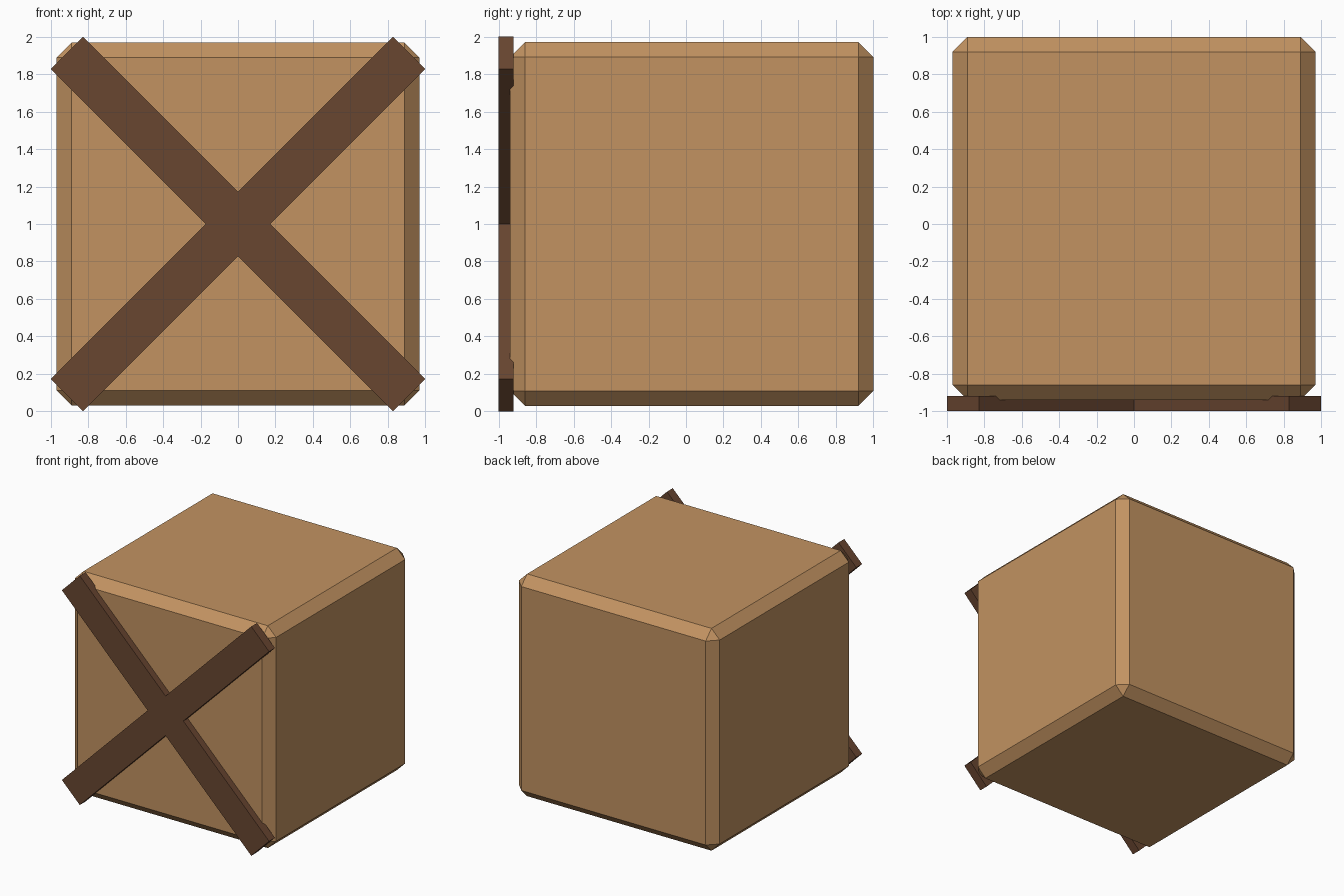
import bpy
import bmesh
from math import pi
from mathutils import Matrix, Vector

cube = bpy.data.objects.get("Cube")
if cube:
    bpy.data.objects.remove(cube, do_unlink=True)


def make_material(name, rgb):
    mat = bpy.data.materials.new(name)
    mat.use_nodes = True
    colour = (*rgb, 1)
    mat.diffuse_color = colour
    mat.node_tree.nodes["Principled BSDF"].inputs["Base Color"].default_value = colour
    return mat


def make_object(name, bm, mat):
    bmesh.ops.recalc_face_normals(bm, faces=bm.faces[:])
    mesh = bpy.data.meshes.new(name)
    bm.to_mesh(mesh)
    bm.free()
    mesh.materials.append(mat)
    obj = bpy.data.objects.new(name, mesh)
    bpy.context.scene.collection.objects.link(obj)
    return obj


light_wood = make_material("light wood", (0.54, 0.29, 0.12))
dark_wood = make_material("dark wood", (0.14, 0.061, 0.03))

# Crate body: a cube with flat chamfers on every edge
bm = bmesh.new()
bmesh.ops.create_cube(bm, size=1.94)
crate = make_object("crate_body", bm, light_wood)
crate.location = (0, 0.03, 1)
chamfer = crate.modifiers.new("chamfer", 'BEVEL')
chamfer.width = 0.08
chamfer.segments = 1

# Crossed planks: one arm outline turned into four, then given thickness
half_width, reach = 0.122, 1.293
front, back = -1.0, -0.92
arm = [Vector((reach, front, -half_width)),
       Vector((reach, front, half_width)),
       Vector((half_width, front, half_width))]
bm = bmesh.new()
outline = []
for i in range(4):
    # A negative turn about y carries +x towards +z
    turn = Matrix.Rotation(-(pi / 4 + i * pi / 2), 3, 'Y')
    outline += [bm.verts.new(turn @ p) for p in arm]
face = bm.faces.new(outline)
extruded = bmesh.ops.extrude_face_region(bm, geom=[face], use_keep_orig=True)
moved = [g for g in extruded["geom"] if isinstance(g, bmesh.types.BMVert)]
bmesh.ops.translate(bm, verts=moved, vec=(0, back - front, 0))
planks = make_object("crossed_planks", bm, dark_wood)
planks.location.z = 1
